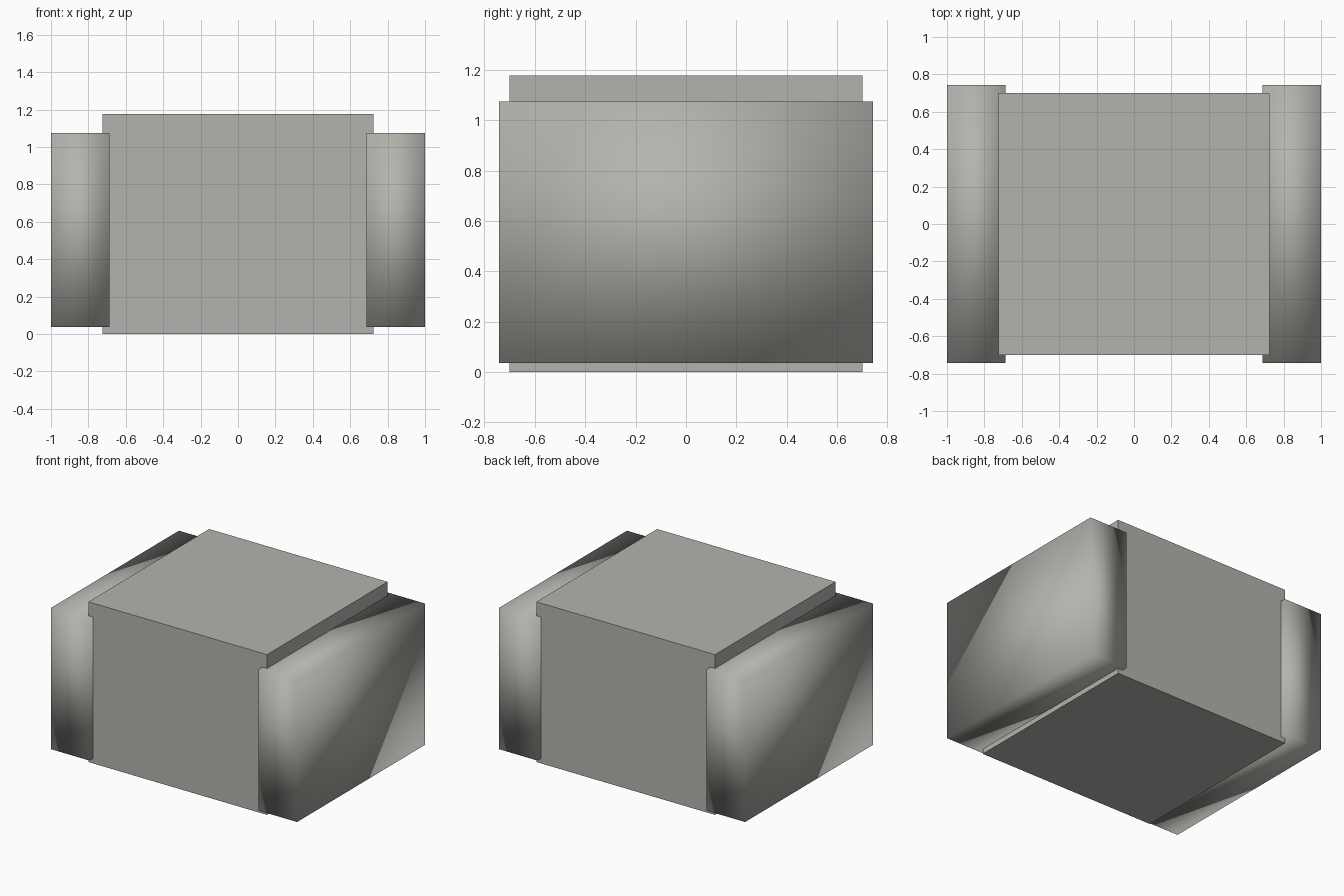
import bpy

default_cube = bpy.data.objects.get("Cube")
if default_cube:
    bpy.data.objects.remove(default_cube, do_unlink=True)

# Single warm grey colour
GREY = (0.45, 0.455, 0.42, 1.0)
grey = bpy.data.materials.new("warm_grey")
grey.use_nodes = True
grey.diffuse_color = GREY
grey.node_tree.nodes["Principled BSDF"].inputs["Base Color"].default_value = GREY


def box(name, low, high, smooth=False):
    """Add a box spanning two opposite corners."""
    centre = [(a + b) / 2 for a, b in zip(low, high)]
    bpy.ops.mesh.primitive_cube_add(size=1, location=centre)
    obj = bpy.context.object
    obj.name = name
    obj.scale = [b - a for a, b in zip(low, high)]
    bpy.ops.object.transform_apply(location=False, rotation=False, scale=True)
    obj.data.materials.append(grey)
    if smooth:
        bpy.ops.object.shade_smooth()
    return obj


# Flat-shaded central block
box("main_block", (-0.725, -0.7, 0), (0.725, 0.7, 1.177))

# Soft-shaded side panels, slightly larger front to back
INNER, OUTER, DEPTH, BOTTOM, TOP = 0.687, 1.0, 0.742, 0.037, 1.075
box("left_side_panel", (INNER, -DEPTH, BOTTOM), (OUTER, DEPTH, TOP), smooth=True)
box("right_side_panel", (-OUTER, -DEPTH, BOTTOM), (-INNER, DEPTH, TOP), smooth=True)
